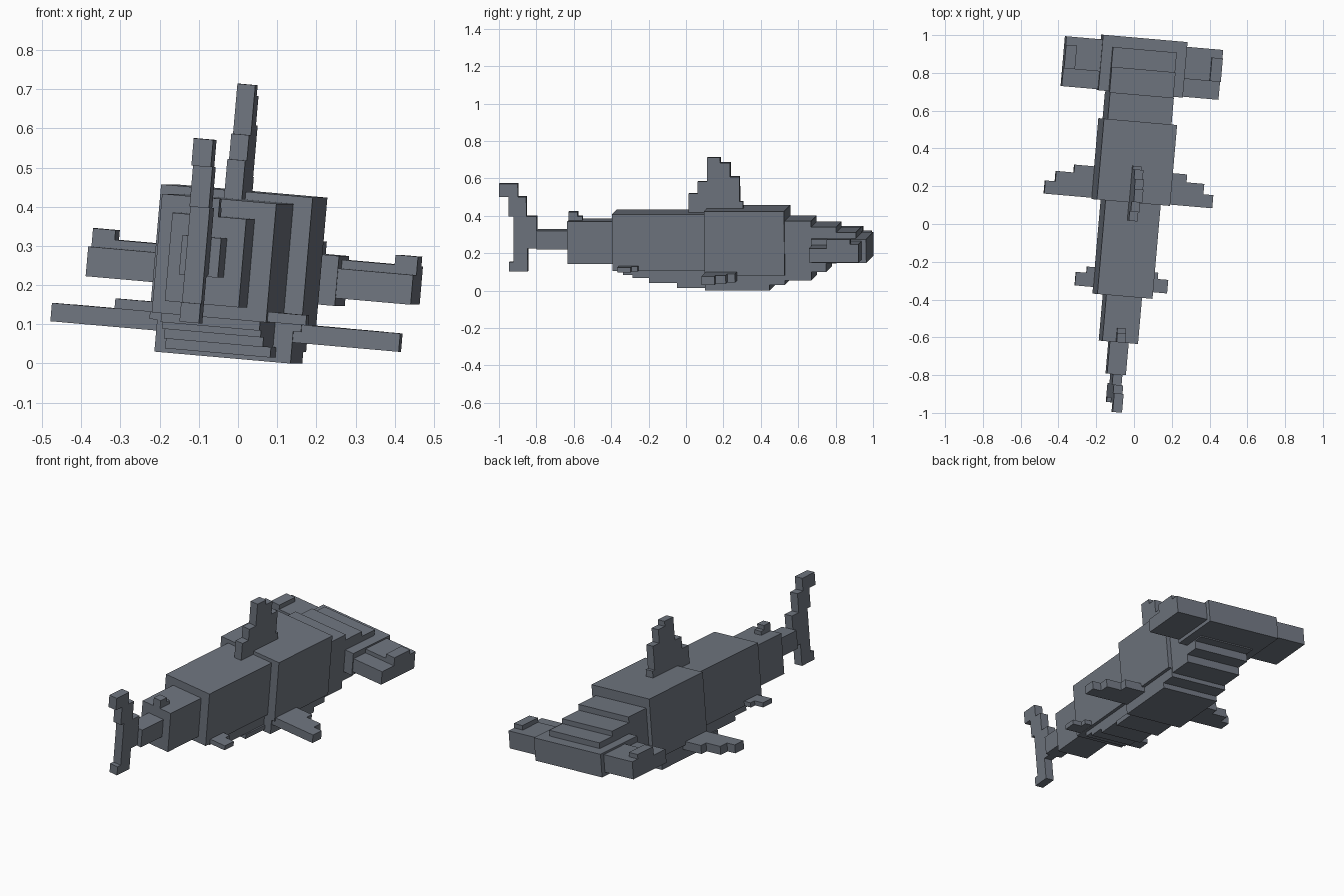
import bpy
import bmesh
import math
from mathutils import Matrix, Vector

# Single slate colour
slate = bpy.data.materials.new("slate_grey")
slate.diffuse_color = (0.16, 0.18, 0.215, 1)

# The whole fish is turned slightly and rolled slightly
POSE = (Matrix.Translation((-0.051, 0.0034, 0))
        @ Matrix.Rotation(math.radians(-5), 4, 'Z')
        @ Matrix.Rotation(math.radians(5), 4, 'Y'))


def part(name, boxes):
    """Blocky part from boxes given as (x0, x1, y0, y1, z0, z1)."""
    bm = bmesh.new()
    for x0, x1, y0, y1, z0, z1 in boxes:
        size = Matrix.Diagonal((x1 - x0, y1 - y0, z1 - z0, 1))
        mid = Vector((x0 + x1, y0 + y1, z0 + z1)) / 2
        bmesh.ops.create_cube(bm, size=1, matrix=POSE @ Matrix.Translation(mid) @ size)
    me = bpy.data.meshes.new(name)
    bm.to_mesh(me)
    bm.free()
    me.materials.append(slate)
    ob = bpy.data.objects.new(name, me)
    bpy.context.collection.objects.link(ob)


def centred(name, rows):
    """Rows of (half_width, y0, y1, z0, z1), symmetric about the middle."""
    part(name, [(-w, w, *rest) for w, *rest in rows])


def paired(name, boxes):
    """Left and right copies of boxes given for the right side."""
    part("right_" + name, boxes)
    part("left_" + name, [(-x1, -x0, *rest) for x0, x1, *rest in boxes])


# Trunk
centred("front_trunk", [(0.195, 0.113, 0.543, 0.097, 0.442)])
centred("rear_trunk", [(0.147, -0.385, 0.113, 0.118, 0.422)])
centred("tail_stock", [(0.095, -0.63, -0.385, 0.152, 0.378)])
centred("tail_stem", [(0.05, -0.80, -0.63, 0.224, 0.325)])

# Stepped belly
centred("rear_belly", [
    (0.127, -0.33, 0.113, 0.095, 0.118),
    (0.127, -0.28, 0.113, 0.078, 0.095),
    (0.127, -0.19, 0.113, 0.053, 0.078),
    (0.135, -0.04, 0.113, 0.027, 0.053)])
centred("front_belly", [
    (0.175, 0.113, 0.543, 0.045, 0.097),
    (0.175, 0.113, 0.46, 0.015, 0.045)])

# Stepped head
centred("head", [
    (0.17, 0.543, 0.685, 0.07, 0.387),
    (0.17, 0.685, 0.765, 0.115, 0.355),
    (0.17, 0.765, 0.82, 0.16, 0.355),
    (0.17, 0.82, 0.925, 0.18, 0.327)])

# Broad hammer-shaped snout with raised ends
centred("snout", [(0.225, 0.69, 0.985, 0.167, 0.295)])
paired("snout_wing", [
    (0.225, 0.418, 0.695, 0.79, 0.187, 0.263),
    (0.225, 0.418, 0.79, 0.96, 0.187, 0.285)])
paired("eye_block", [(0.36, 0.418, 0.79, 0.915, 0.285, 0.31)])

# Upright fins
centred("dorsal_fin", [
    (0.023, 0.016, 0.308, 0.41, 0.48),
    (0.023, 0.016, 0.29, 0.48, 0.522),
    (0.023, 0.065, 0.29, 0.522, 0.587),
    (0.023, 0.117, 0.29, 0.587, 0.612),
    (0.023, 0.117, 0.24, 0.612, 0.687),
    (0.023, 0.117, 0.187, 0.687, 0.715)])
centred("second_dorsal_fin", [
    (0.023, -0.63, -0.58, 0.378, 0.424),
    (0.023, -0.58, -0.555, 0.378, 0.40)])
centred("tail_fin", [
    (0.025, -1.0, -0.90, 0.505, 0.575),
    (0.025, -0.95, -0.855, 0.40, 0.505),
    (0.025, -0.925, -0.80, 0.227, 0.40),
    (0.025, -0.925, -0.85, 0.155, 0.227),
    (0.025, -0.95, -0.85, 0.105, 0.155)])

# Side fins, stepped on the forward edge
paired("pectoral_fin", [
    (0.15, 0.30, 0.12, 0.287, 0.069, 0.116),
    (0.30, 0.395, 0.12, 0.245, 0.069, 0.116),
    (0.395, 0.448, 0.12, 0.19, 0.069, 0.116)])
paired("pelvic_fin", [
    (0.10, 0.19, -0.35, -0.245, 0.119, 0.145),
    (0.19, 0.246, -0.35, -0.278, 0.119, 0.145)])
